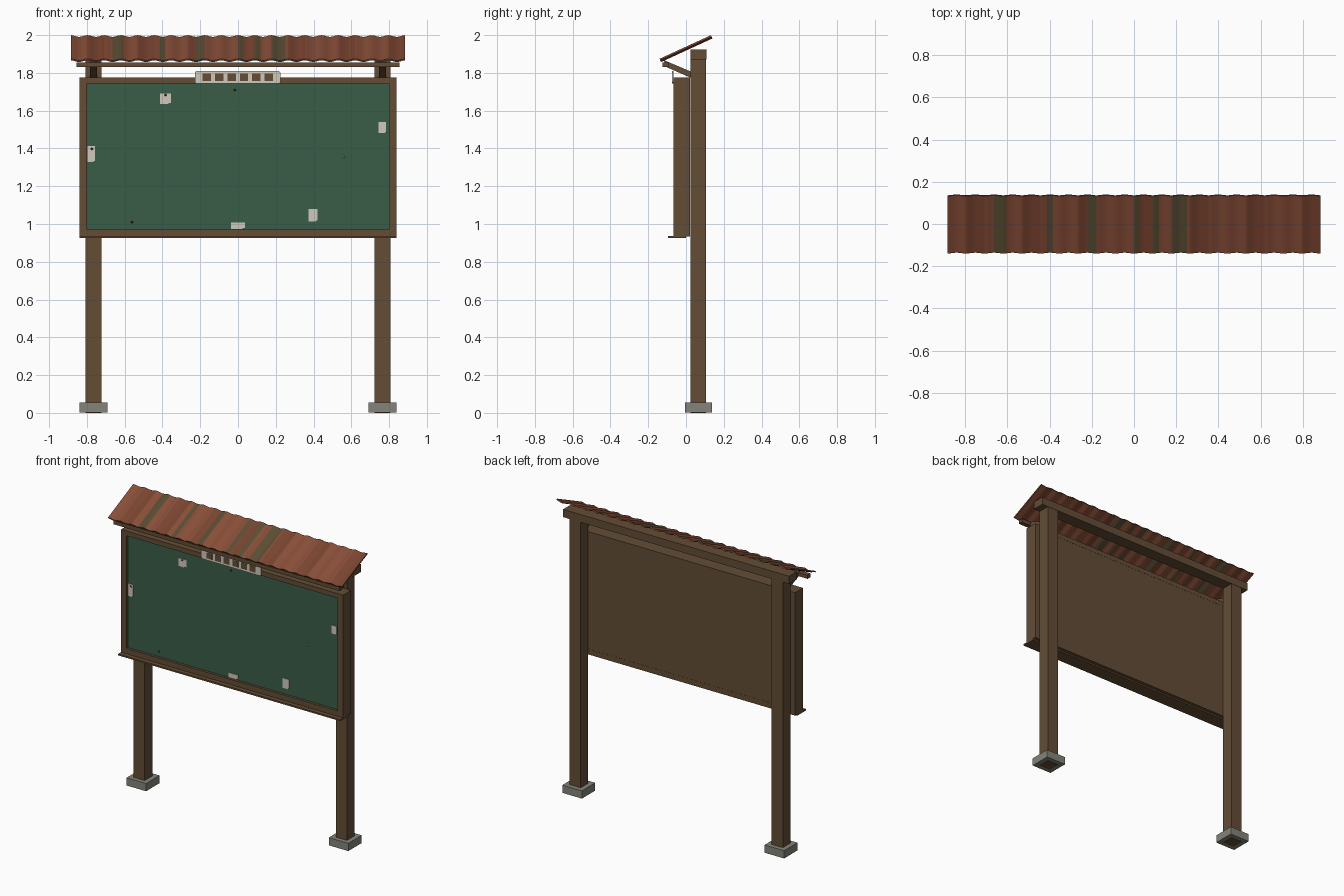
import bpy, bmesh, math
from mathutils import Vector

if "Cube" in bpy.data.objects:
    bpy.data.objects.remove(bpy.data.objects["Cube"])


def material(name, r, g, b):
    lin = [((c / 255 + 0.055) / 1.055) ** 2.4 for c in (r, g, b)]
    m = bpy.data.materials.new(name)
    m.diffuse_color = (*lin, 1)
    m.use_nodes = True
    m.node_tree.nodes["Principled BSDF"].inputs["Base Color"].default_value = m.diffuse_color
    return m


WOOD = material("brown wood", 99, 77, 54)
GREEN = material("green board", 56, 93, 70)
CONCRETE = material("grey concrete", 132, 132, 122)
PAPER = material("off white paper", 207, 202, 188)
RUST = material("rust red sheet", 136, 78, 56)
RUST_DARK = material("dark rust sheet", 122, 68, 48)
OLIVE = material("olive weathered sheet", 92, 77, 52)
PIN_RED = material("red pin", 120, 45, 35)


def finish(name, bm, *mats):
    bmesh.ops.recalc_face_normals(bm, faces=bm.faces)
    mesh = bpy.data.meshes.new(name)
    bm.to_mesh(mesh)
    bm.free()
    for m in mats:
        mesh.materials.append(m)
    ob = bpy.data.objects.new(name, mesh)
    bpy.context.collection.objects.link(ob)
    return ob


def box(name, x, y, z, mat):
    """Box from (min, max) ranges."""
    bm = bmesh.new()
    bmesh.ops.create_cube(bm, size=1)
    for v in bm.verts:
        v.co = Vector([r[0] + (c + 0.5) * (r[1] - r[0]) for c, r in zip(v.co, (x, y, z))])
    return finish(name, bm, mat)


def prism(name, pts, axis, lo, hi, mat):
    """Extrude a 2D outline along x (points are y,z) or y (points are x,z)."""
    bm = bmesh.new()
    put = (lambda p, d: (d, p[0], p[1])) if axis == "x" else (lambda p, d: (p[0], d, p[1]))
    a = [bm.verts.new(put(p, lo)) for p in pts]
    b = [bm.verts.new(put(p, hi)) for p in pts]
    bm.faces.new(a)
    bm.faces.new(b[::-1])
    for i in range(len(pts)):
        j = (i + 1) % len(pts)
        bm.faces.new((a[i], b[i], b[j], a[j]))
    return finish(name, bm, mat)


# Posts, footings and roof arms on both sides
for side, s in (("left", -1), ("right", 1)):
    cx = s * 0.765
    box(f"{side}_post", (cx - 0.042, cx + 0.042), (0.024, 0.106), (0, 1.88), WOOD)
    box(f"{side}_footing", (cx - 0.074, cx + 0.074), (-0.006, 0.138), (0.002, 0.055), CONCRETE)
    prism(f"{side}_roof_arm", [(-0.118, 1.868), (-0.106, 1.832), (0.03, 1.772), (0.03, 1.805)],
          "x", cx - 0.019, cx + 0.019, WOOD)

# Beam across the post tops and the front roof rail
box("top_beam", (-0.855, 0.855), (0.024, 0.108), (1.872, 1.925), WOOD)
box("front_roof_rail", (-0.855, 0.855), (-0.125, -0.093), (1.83, 1.855), WOOD)

# Notice board: frame bars, backing, green face and ledge
for side, s in (("left", -1), ("right", 1)):
    box(f"{side}_frame_bar", sorted((s * 0.8, s * 0.84)), (-0.065, 0.022), (0.935, 1.775), WOOD)
box("top_frame_bar", (-0.8, 0.8), (-0.065, 0.022), (1.743, 1.775), WOOD)
box("bottom_frame_bar", (-0.8, 0.8), (-0.065, 0.022), (0.935, 0.972), WOOD)
box("board_backing", (-0.8, 0.8), (-0.04, 0.021), (0.972, 1.743), WOOD)
box("green_board", (-0.8, 0.8), (-0.048, -0.04), (0.972, 1.743), GREEN)
box("board_ledge", (-0.84, 0.84), (-0.095, 0.0), (0.925, 0.936), WOOD)

# Header plate with clipped corners and six plain squares
c = 0.008
prism("header_plate", [(-0.228 + c, 1.743), (0.225 - c, 1.743), (0.225, 1.743 + c), (0.225, 1.81 - c),
                       (0.225 - c, 1.81), (-0.228 + c, 1.81), (-0.228, 1.81 - c), (-0.228, 1.743 + c)],
      "y", -0.073, -0.065, PAPER)
for i in range(6):
    x = -0.165 + i * 0.0656
    box(f"header_square_{i + 1}", (x - 0.022, x + 0.022), (-0.075, -0.072), (1.757, 1.797), WOOD)

# Torn notes: x range, z range, notch width and height at a lower corner
notes = [(-0.413, -0.355, 1.635, 1.69, 0.012, 0.006), (0.744, 0.783, 1.483, 1.54, 0.004, 0.004),
         (-0.796, -0.757, 1.328, 1.413, 0.008, 0.005), (-0.037, 0.037, 0.974, 1.007, 0.012, 0.006),
         (0.374, 0.422, 1.012, 1.08, 0.008, 0.006)]
for i, (x0, x1, z0, z1, w, h) in enumerate(notes):
    prism(f"note_{i + 1}", [(x0, z0), (x1 - w, z0), (x1 - w, z0 + h), (x1, z0 + h), (x1, z1), (x0, z1)],
          "y", -0.052, -0.047, PAPER)

# Pins
for i, (x, z, m) in enumerate([(-0.384, 1.683, PIN_RED), (-0.774, 1.398, PIN_RED), (0.56, 1.356, PAPER),
                               (-0.562, 1.01, PIN_RED), (-0.017, 1.71, PIN_RED)]):
    bm = bmesh.new()
    bmesh.ops.create_uvsphere(bm, u_segments=8, v_segments=6, radius=0.006)
    bmesh.ops.translate(bm, verts=bm.verts, vec=(x, -0.053, z))
    finish(f"pin_{i + 1}", bm, m)

# Corrugated roof sheet, coloured in strips along its width
waves, seg, half, thick = 20, 6, 0.885, 0.009
low, high = Vector((0, -0.136, 1.866)), Vector((0, 0.136, 1.991))
normal = Vector((0, -(high - low).z, (high - low).y)).normalized()
olive_bands = [(-0.67, -0.6), (-0.42, -0.385), (-0.215, -0.175), (0.0, 0.035), (0.085, 0.12), (0.18, 0.25)]
bm = bmesh.new()
rows = []
n = waves * seg
for i in range(n + 1):
    x = -half + 2 * half * i / n
    off = 0.005 * math.cos(2 * math.pi * i / seg)
    rows.append([bm.verts.new(p + Vector((x, 0, 0)) + normal * (off + t))
                 for p, t in ((low, -thick / 2), (high, -thick / 2), (high, thick / 2), (low, thick / 2))])
for a, b in zip(rows, rows[1:]):
    for k in range(4):
        f = bm.faces.new((a[k], a[(k + 1) % 4], b[(k + 1) % 4], b[k]))
        x = f.calc_center_median().x
        if any(lo < x < hi for lo, hi in olive_bands):
            f.material_index = 2
        elif int((x + half) / 0.0885) % 3 == 1:
            f.material_index = 1
bm.faces.new(rows[0])
bm.faces.new(rows[-1])
roof = finish("corrugated_roof", bm, RUST, RUST_DARK, OLIVE)
bpy.context.view_layer.objects.active = roof
roof.select_set(True)
bpy.ops.object.shade_smooth_by_angle(angle=math.radians(40))
